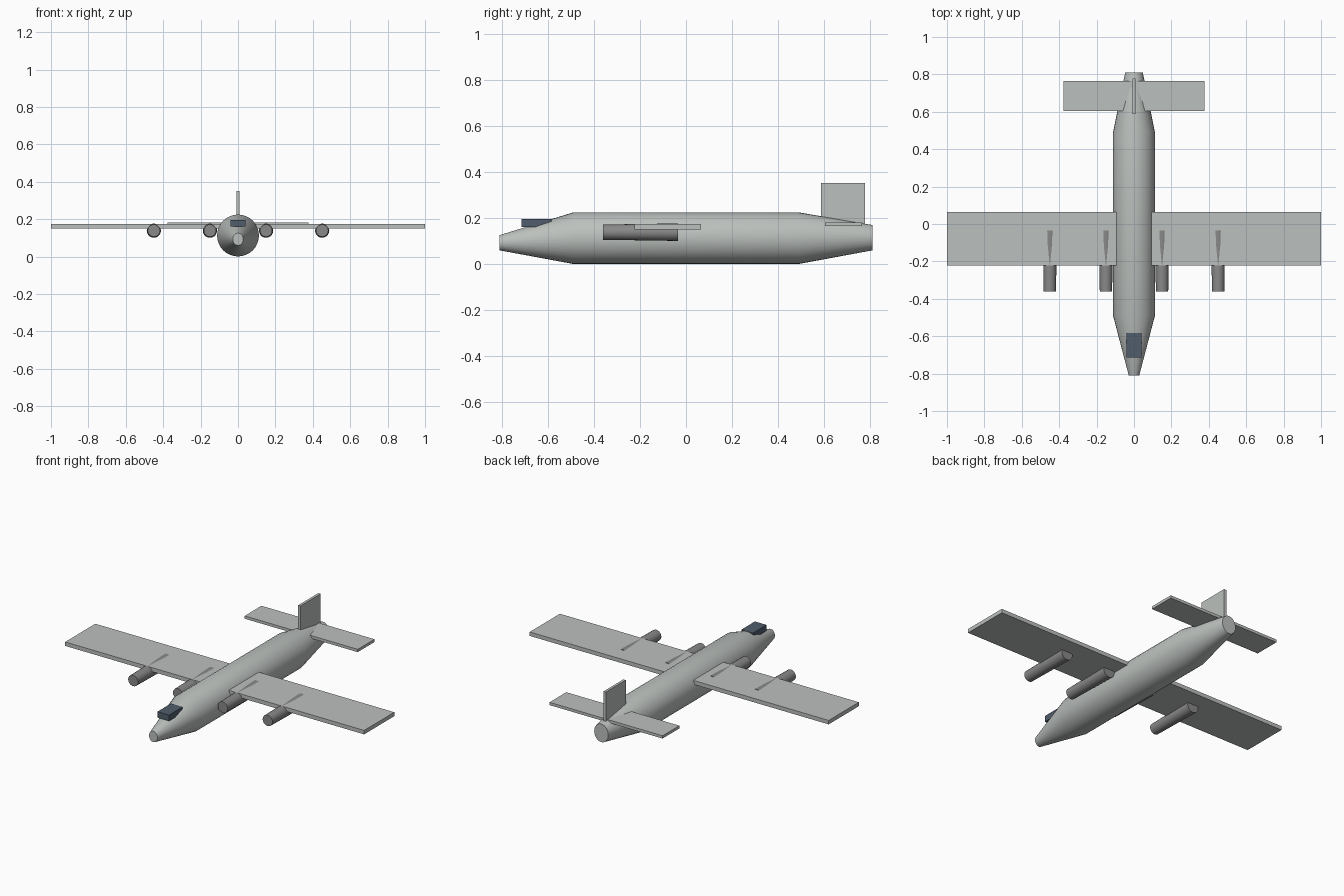
import bpy, bmesh, math

if "Cube" in bpy.data.objects:
    bpy.data.objects.remove(bpy.data.objects["Cube"])


def material(name, rgb):
    m = bpy.data.materials.new(name)
    m.diffuse_color = (*rgb, 1)
    m.use_nodes = True
    m.node_tree.nodes["Principled BSDF"].inputs["Base Color"].default_value = m.diffuse_color
    return m


HULL = material("hull_grey", (0.5, 0.53, 0.51))
DARK = material("engine_grey", (0.25, 0.25, 0.25))
GLASS = material("dark_glass", (0.08, 0.11, 0.15))


def finish(name, bm, mat, smooth=False):
    bmesh.ops.recalc_face_normals(bm, faces=bm.faces)
    mesh = bpy.data.meshes.new(name)
    bm.to_mesh(mesh)
    bm.free()
    obj = bpy.data.objects.new(name, mesh)
    bpy.context.collection.objects.link(obj)
    mesh.materials.append(mat)
    if smooth:
        bpy.ops.object.select_all(action='DESELECT')
        obj.select_set(True)
        bpy.context.view_layer.objects.active = obj
        bpy.ops.object.shade_smooth_by_angle(angle=math.radians(30))
    return obj


def box(name, x, y, z, mat=HULL):
    """Box from (min, max) ranges on each axis."""
    bm = bmesh.new()
    bmesh.ops.create_cube(bm, size=1)
    for v in bm.verts:
        v.co = [(a + b) / 2 + c * (b - a) for (a, b), c in zip((x, y, z), v.co)]
    return finish(name, bm, mat)


def loft(name, sections, x, sides, mat):
    """Closed tube along y through (y, centre z, x radius, z radius) rings."""
    bm = bmesh.new()
    rings = []
    for y, cz, rx, rz in sections:
        angles = [2 * math.pi * i / sides for i in range(sides)]
        rings.append([bm.verts.new((x + rx * math.sin(a), y, cz + rz * math.cos(a)))
                      for a in angles])
    for r, s in zip(rings, rings[1:]):
        for i in range(sides):
            j = (i + 1) % sides
            bm.faces.new((r[i], r[j], s[j], s[i]))
    bm.faces.new(rings[0])
    bm.faces.new(rings[-1])
    return finish(name, bm, mat, smooth=True)


# fuselage with drooped nose and tapered tail
loft("fuselage", [(-0.81, 0.093, 0.028, 0.033), (-0.49, 0.113, 0.112, 0.112),
                  (0.49, 0.113, 0.112, 0.112), (0.81, 0.115, 0.047, 0.055)], 0, 32, HULL)

# wing and tail surfaces
box("wing", (-1, 1), (-0.223, 0.065), (0.15, 0.174))
box("tailplane", (-0.378, 0.378), (0.604, 0.764), (0.165, 0.182))
box("tail_fin", (-0.008, 0.008), (0.587, 0.778), (0.152, 0.352))

# cockpit window
box("cockpit_window", (-0.039, 0.039), (-0.714, -0.584), (0.161, 0.197), GLASS)

# four engines, slightly wider at the rear
for side, tag in ((-1, "left"), (1, "right")):
    for dist, place in ((0.15, "inner"), (0.45, "outer")):
        loft(f"engine_{tag}_{place}", [(-0.36, 0.139, 0.033, 0.033),
                                       (-0.034, 0.139, 0.038, 0.038)], side * dist, 20, DARK)
